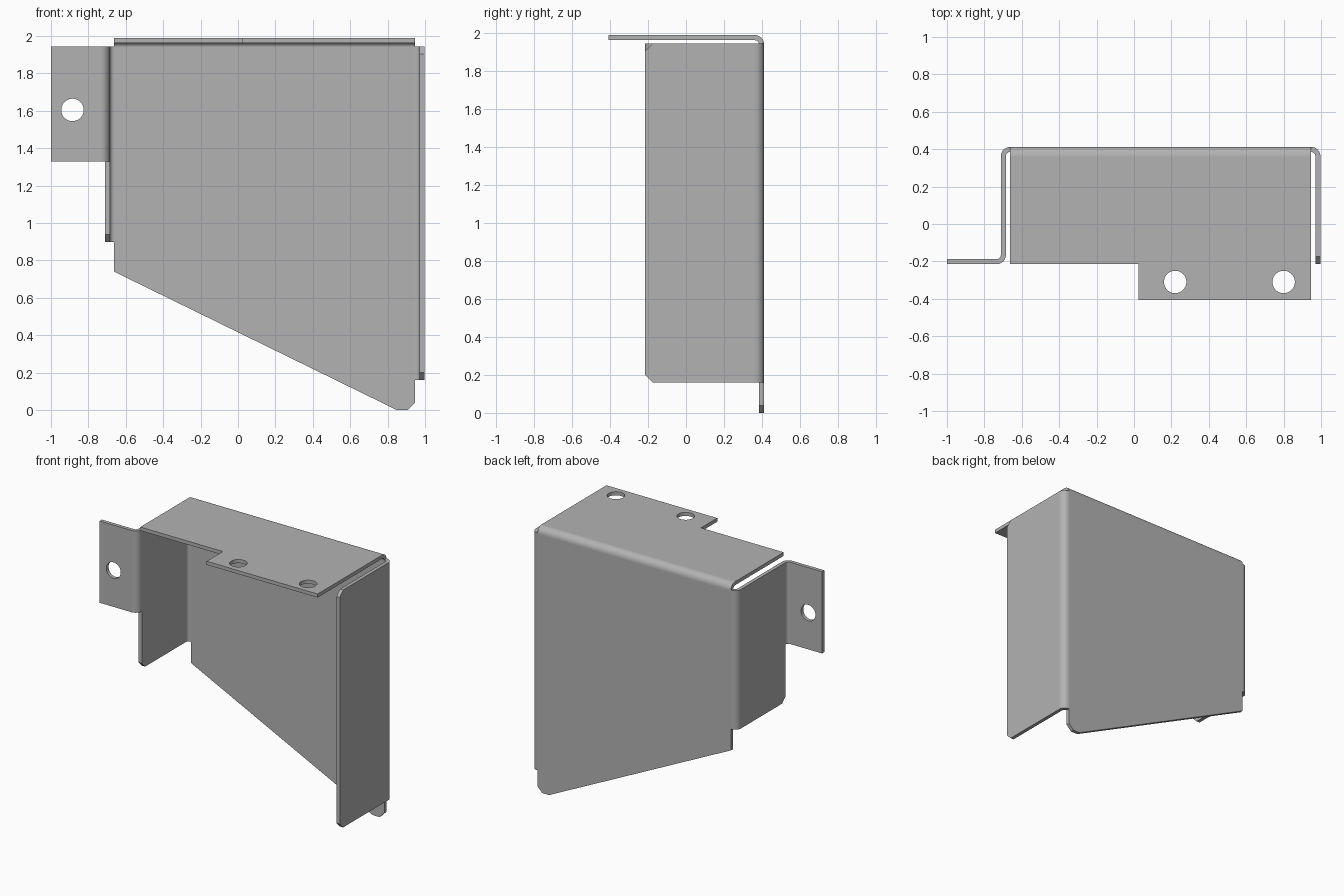
import bpy, bmesh
from math import sin, cos, pi, radians

if "Cube" in bpy.data.objects:
    bpy.data.objects.remove(bpy.data.objects["Cube"])

steel = bpy.data.materials.new("grey steel")
steel.use_nodes = True
grey = (0.45, 0.45, 0.45, 1)
steel.diffuse_color = grey
steel.node_tree.nodes["Principled BSDF"].inputs["Base Color"].default_value = grey

T = 0.027           # sheet thickness
R = 0.05            # outer bend radius
TOP = 1.945         # upper edge of the side flanges
BACK = 0.412        # outer face of the back panel
FRONT = -0.215      # front edge of the flanges
LEFT, RIGHT = -0.662, 0.947   # flat width of the back panel
ROOF = 1.99
C = 0.04            # corner chamfer


def prism(name, axis, outline, lo, hi, holes=()):
    """Extrude a 2D outline with round holes along an axis."""
    place = {"X": lambda a, b, d: (d, a, b),
             "Y": lambda a, b, d: (a, d, b),
             "Z": lambda a, b, d: (a, b, d)}[axis]
    loops = [outline]
    for cx, cy, r in holes:
        loops.append([(cx + r * cos(2 * pi * i / 40), cy + r * sin(2 * pi * i / 40))
                      for i in range(40)])
    bm = bmesh.new()
    for pts in loops:
        vs = [bm.verts.new(place(a, b, lo)) for a, b in pts]
        for i, v in enumerate(vs):
            bm.edges.new((vs[i - 1], v))
    bmesh.ops.triangle_fill(bm, use_beauty=True, edges=bm.edges[:])
    bmesh.ops.dissolve_limit(bm, angle_limit=0.01, verts=[], edges=bm.edges[:])
    ext = bmesh.ops.extrude_face_region(bm, geom=bm.faces[:], use_keep_orig=True)
    shift = place(0, 0, hi - lo)
    bmesh.ops.translate(bm, vec=shift,
                        verts=[g for g in ext["geom"] if isinstance(g, bmesh.types.BMVert)])
    bmesh.ops.recalc_face_normals(bm, faces=bm.faces[:])
    me = bpy.data.meshes.new(name)
    bm.to_mesh(me)
    bm.free()
    me.materials.append(steel)
    ob = bpy.data.objects.new(name, me)
    bpy.context.collection.objects.link(ob)
    bpy.ops.object.select_all(action="DESELECT")
    ob.select_set(True)
    bpy.context.view_layer.objects.active = ob
    bpy.ops.object.shade_smooth_by_angle(angle=radians(30))
    return ob


def bend(name, axis, cx, cy, start, lo, hi):
    """Quarter ring of sheet, starting at an angle in degrees."""
    n = 10
    angles = [radians(start + 90 * i / n) for i in range(n + 1)]
    ring = [(cx + R * cos(a), cy + R * sin(a)) for a in angles]
    ring += [(cx + (R - T) * cos(a), cy + (R - T) * sin(a)) for a in reversed(angles)]
    return prism(name, axis, ring, lo, hi)


# back panel with the sloping lower edge
prism("back_panel", "Y",
      [(LEFT, 0.74), (0.85, 0), (RIGHT - C, 0), (RIGHT, C),
       (RIGHT, ROOF - R), (LEFT, ROOF - R)], BACK - T, BACK)

# top plate with its drilled front tab
bend("top_bend", "X", BACK - R, ROOF - R, 0, LEFT, RIGHT)
prism("top_plate", "Z",
      [(LEFT, BACK - R), (LEFT, FRONT), (0.025, FRONT), (0.025, -0.407),
       (RIGHT, -0.407), (RIGHT, BACK - R)], ROOF - T, ROOF,
      [(0.22, -0.31, 0.06), (0.8, -0.31, 0.06)])

# tall side flange
low = 0.16
bend("tall_flange_bend", "Z", RIGHT, BACK - R, 0, low, TOP)
prism("tall_flange", "X",
      [(BACK - R, low), (FRONT + C, low), (FRONT, low + C),
       (FRONT, TOP - C), (FRONT + C, TOP), (BACK - R, TOP)],
      RIGHT + R - T, RIGHT + R)

# short side flange
low = 0.9
ear_low = 1.33
edge = FRONT + R
bend("short_flange_bend", "Z", LEFT, BACK - R, 90, low, TOP)
prism("short_flange", "X",
      [(BACK - R, low), (edge + C, low), (edge, low + C),
       (edge, TOP), (BACK - R, TOP)], LEFT - R, LEFT - R + T)

# outward mounting ear with one hole
ear_x = LEFT - R + T - R
bend("ear_bend", "Z", ear_x, edge, 270, ear_low, TOP)
prism("mounting_ear", "Y",
      [(-1, ear_low), (ear_x, ear_low), (ear_x, TOP), (-1, TOP)],
      FRONT, FRONT + T, [(-0.885, 1.605, 0.06)])
